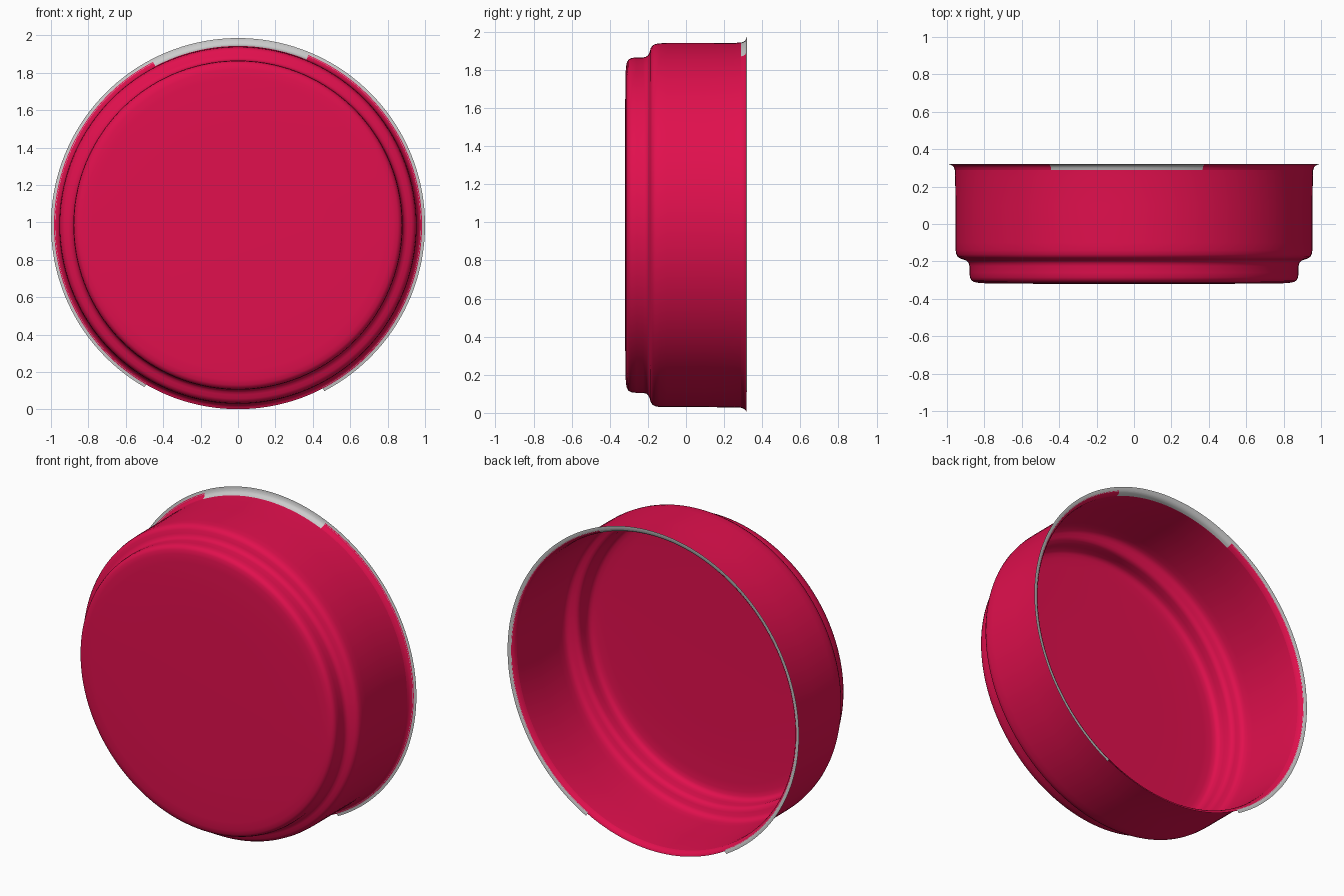
import bpy, bmesh
from math import radians, sin, cos

if "Cube" in bpy.data.objects:
    bpy.data.objects.remove(bpy.data.objects["Cube"])

SEGS = 144
STEP = 360 / SEGS
CZ = 0.985                      # height of the horizontal axis

red = bpy.data.materials.new("red")
red.diffuse_color = (0.75, 0.005, 0.075, 1)
red.use_nodes = True
red.node_tree.nodes["Principled BSDF"].inputs["Base Color"].default_value = red.diffuse_color


def lathe(name, profile, start=0.0, end=360.0, mat=None):
    """Revolve (radius, y) points about the y axis from start to end degrees."""
    bm = bmesh.new()
    n = round((end - start) / STEP)
    full = n == SEGS
    rings = []
    for r, y in profile:
        if r == 0:
            rings.append([bm.verts.new((0, y, CZ))] * (n + 1))
            continue
        ring = []
        for i in range(n if full else n + 1):
            a = radians(start + i * STEP)
            ring.append(bm.verts.new((r * cos(a), y, CZ + r * sin(a))))
        if full:
            ring.append(ring[0])
        rings.append(ring)
    for lo, hi in zip(rings, rings[1:]):
        for i in range(n):
            quad = [lo[i], lo[i + 1], hi[i + 1], hi[i]]
            bm.faces.new(list(dict.fromkeys(quad)))
    me = bpy.data.meshes.new(name)
    bm.to_mesh(me)
    bm.free()
    ob = bpy.data.objects.new(name, me)
    bpy.context.collection.objects.link(ob)
    if mat:
        me.materials.append(mat)
    bpy.context.view_layer.objects.active = ob
    ob.select_set(True)
    bpy.ops.object.shade_smooth_by_angle(angle=radians(40))
    ob.select_set(False)
    return ob


# Floor, small step and main wall
lathe("cup_body", [
    (0, -0.32), (0.45, -0.32), (0.78, -0.318), (0.83, -0.315), (0.855, -0.31),
    (0.87, -0.301), (0.877, -0.285), (0.88, -0.26), (0.88, -0.225),
    (0.884, -0.209), (0.893, -0.198), (0.908, -0.191), (0.928, -0.185),
    (0.942, -0.176), (0.95, -0.162), (0.954, -0.14), (0.955, -0.1),
    (0.955, 0.1), (0.956, 0.25), (0.958, 0.288)], mat=red)

# Flared lip: grey along the top arc, red on the rest
flare = [(0.958, 0.288), (0.962, 0.301), (0.969, 0.311), (0.978, 0.316), (0.984, 0.318)]
lathe("lip_top_arc", flare, 67.5, 117.5)
lathe("lip_lower_arc", flare, 117.5, 427.5, red)

# Grey outer edge, open along the bottom
lathe("rim_edge", [(0.976, 0.3152), (0.984, 0.3182), (0.993, 0.320), (1.0, 0.3205)], -62.5, 240)
